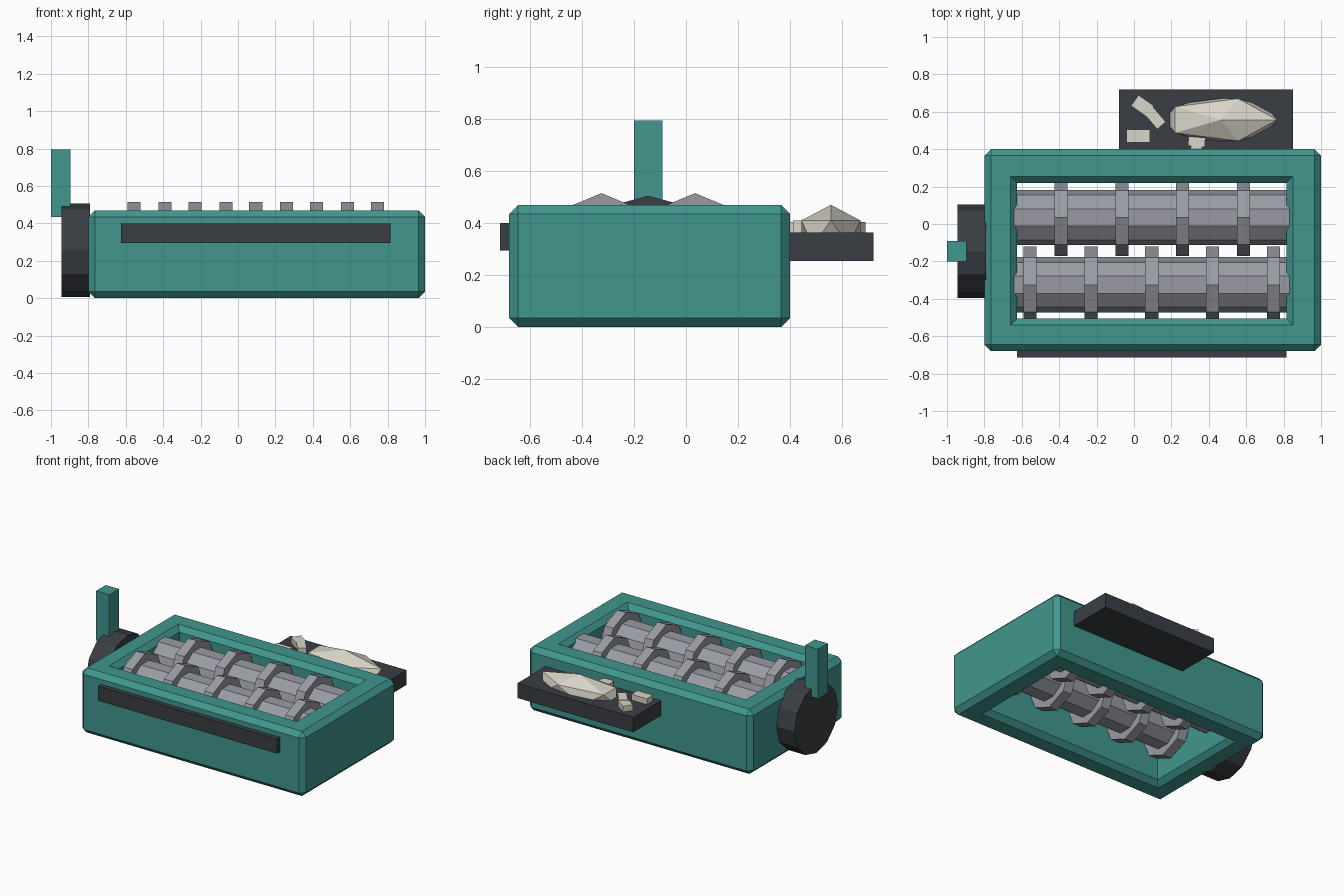
import bpy, bmesh, math
from mathutils import Matrix, Vector

old = bpy.data.objects.get("Cube")
if old:
    bpy.data.objects.remove(old, do_unlink=True)


def material(name, rgb):
    m = bpy.data.materials.new(name)
    m.use_nodes = True
    m.diffuse_color = (*rgb, 1)
    m.node_tree.nodes["Principled BSDF"].inputs["Base Color"].default_value = (*rgb, 1)
    return m


teal = material("teal paint", (0.052, 0.31, 0.275))
dark = material("dark rubber", (0.042, 0.048, 0.057))
steel = material("grey steel", (0.32, 0.33, 0.37))
bone = material("pale bone", (0.69, 0.66, 0.58))


def finish(name, bm, mat):
    bmesh.ops.recalc_face_normals(bm, faces=bm.faces)
    mesh = bpy.data.meshes.new(name)
    bm.to_mesh(mesh)
    bm.free()
    mesh.materials.append(mat)
    obj = bpy.data.objects.new(name, mesh)
    bpy.context.collection.objects.link(obj)
    return obj


def box(name, lo, hi, mat, turn=0):
    lo, hi = Vector(lo), Vector(hi)
    bm = bmesh.new()
    bmesh.ops.create_cube(bm, size=1)
    bmesh.ops.scale(bm, vec=hi - lo, verts=bm.verts)
    obj = finish(name, bm, mat)
    obj.location = (lo + hi) / 2
    obj.rotation_euler.z = math.radians(turn)
    return obj


def prism_x(name, x0, x1, y, z, radius, sides, mat, flat_top=False):
    """Polygonal drum along x, with a corner or a flat on top."""
    bm = bmesh.new()
    shift = math.pi / sides if flat_top else 0
    ring = []
    for i in range(sides):
        a = shift + 2 * math.pi * i / sides
        ring.append(bm.verts.new((x0, y + radius * math.sin(a), z + radius * math.cos(a))))
    face = bm.faces.new(ring)
    out = bmesh.ops.extrude_face_region(bm, geom=[face])
    moved = [v for v in out["geom"] if isinstance(v, bmesh.types.BMVert)]
    bmesh.ops.translate(bm, verts=moved, vec=(x1 - x0, 0, 0))
    return finish(name, bm, mat)


# Open housing: rectangular ring with chamfered rims and outer corners
def housing():
    bm = bmesh.new()

    def loop(x0, x1, y0, y1, z):
        return [bm.verts.new((x, y, z)) for x, y in ((x0, y0), (x1, y0), (x1, y1), (x0, y1))]

    outer, inner = (-0.8, 1.0, -0.68, 0.4), (-0.625, 0.815, -0.505, 0.22)
    loops = [loop(*outer, 0), loop(*outer, 0.47), loop(*inner, 0.47), loop(*inner, 0)]
    inside = set(loops[2] + loops[3])
    for a, b in zip(loops, loops[1:] + loops[:1]):
        for i in range(4):
            j = (i + 1) % 4
            bm.faces.new((a[i], a[j], b[j], b[i]))
    bmesh.ops.recalc_face_normals(bm, faces=bm.faces)
    edges = []
    for e in bm.edges:
        upright = abs(e.verts[0].co.z - e.verts[1].co.z) > 0.1
        if e.calc_face_angle() > 1 and not (upright and e.verts[0] in inside):
            edges.append(e)
    bmesh.ops.bevel(bm, geom=edges, offset=0.035, offset_type='OFFSET',
                    segments=1, affect='EDGES', profile=0.5)
    finish("housing", bm, teal)


housing()

# Two toothed rollers with interleaved rings
AXLE_Z = 0.31
for side, y, first, count in (("back", 0.035, -0.39, 4), ("front", -0.325, -0.555, 5)):
    prism_x(side + "_roller", -0.65, 0.84, y, AXLE_Z, 0.148, 10, steel, flat_top=True)
    for i in range(count):
        x = first + 0.325 * i
        prism_x(f"{side}_roller_ring_{i + 1}", x - 0.035, x + 0.035, y, AXLE_Z, 0.205, 8, steel)

# Crank wheel and its handle
prism_x("crank_wheel", -0.945, -0.79, -0.145, 0.255, 0.25, 12, dark)
box("crank_handle", (-1, -0.2, 0.435), (-0.895, -0.09, 0.795), teal)

# Front strip and back tray
box("front_strip", (-0.625, -0.715, 0.295), (0.815, -0.67, 0.4), dark)
box("back_tray", (-0.08, 0.39, 0.255), (0.85, 0.72, 0.363), dark)

# Large faceted lump on the tray
bm = bmesh.new()
bmesh.ops.create_icosphere(bm, subdivisions=1, radius=1,
                           matrix=Matrix.Diagonal((0.337, 0.133, 0.108, 1)))
lump = finish("large_lump", bm, bone)
lump.location = (0.464, 0.557, 0.362)

# Small chips beside it
chips = [(0.045, 0.632, 0.1, 0.07, -35), (0.11, 0.57, 0.115, 0.06, -50),
         (0.023, 0.47, 0.125, 0.07, 0), (0.335, 0.44, 0.09, 0.05, -5),
         (0.335, 0.425, 0.06, 0.06, -5)]
for i, (x, y, w, d, turn) in enumerate(chips):
    top = 0.405 + 0.004 * (i % 2)
    box(f"small_chip_{i + 1}", (x - w / 2, y - d / 2, 0.355),
        (x + w / 2, y + d / 2, top), bone, turn)
